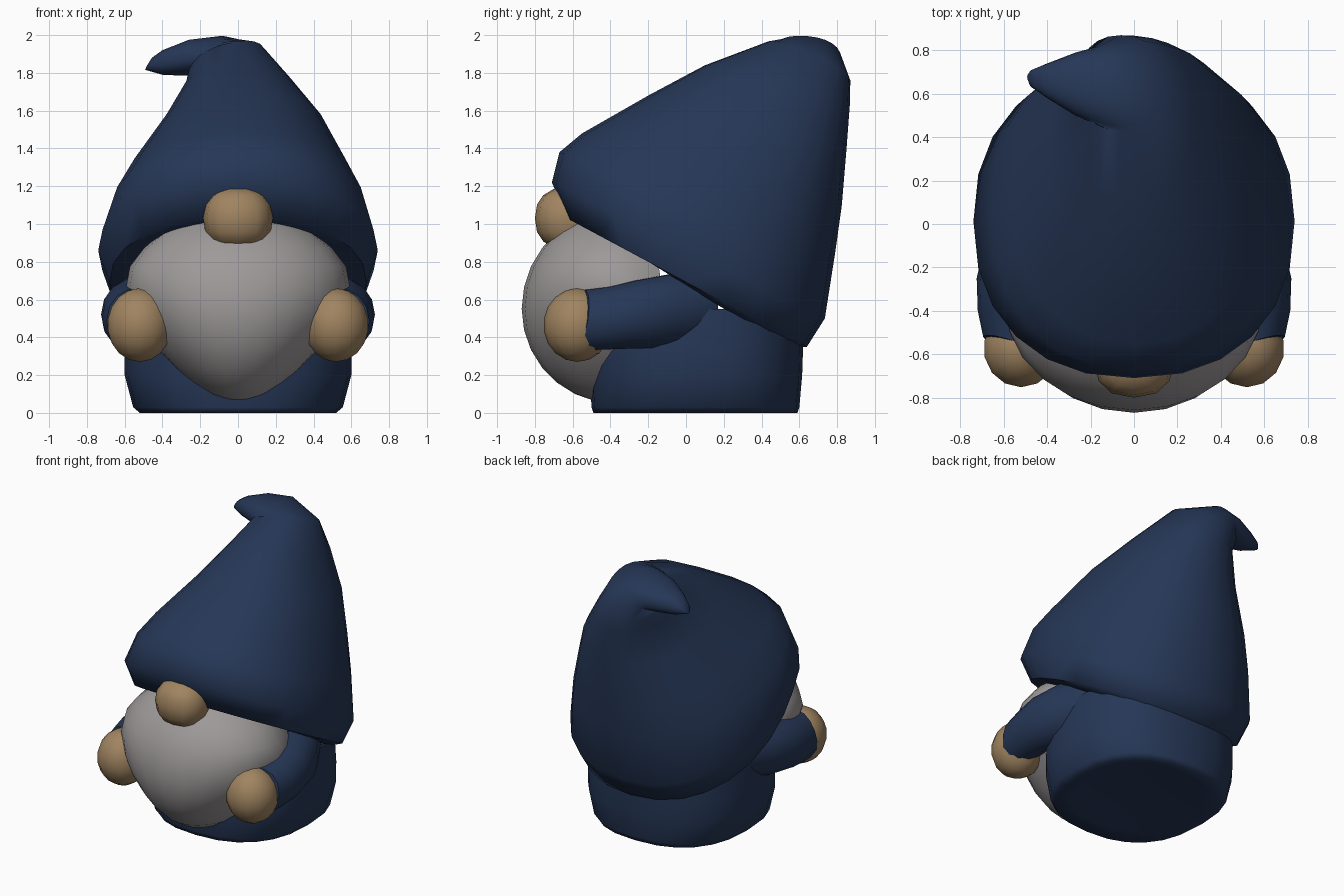
import bpy, bmesh, math
from mathutils import Vector
from mathutils.bvhtree import BVHTree

if "Cube" in bpy.data.objects:
    bpy.data.objects.remove(bpy.data.objects["Cube"])


def material(name, rgb):
    m = bpy.data.materials.new(name)
    m.diffuse_color = (*rgb, 1)
    m.use_nodes = True
    m.node_tree.nodes["Principled BSDF"].inputs["Base Color"].default_value = m.diffuse_color
    return m


BLUE = material("navy cloth", (0.019, 0.038, 0.094))
GREY = material("beard grey", (0.34, 0.32, 0.32))
SKIN = material("skin tan", (0.35, 0.23, 0.118))
parts = []


def finish(name, bm, mat, angle=55):
    bmesh.ops.recalc_face_normals(bm, faces=bm.faces[:])
    me = bpy.data.meshes.new(name)
    bm.to_mesh(me)
    bm.free()
    me.materials.append(mat)
    ob = bpy.data.objects.new(name, me)
    bpy.context.collection.objects.link(ob)
    bpy.ops.object.select_all(action='DESELECT')
    ob.select_set(True)
    bpy.context.view_layer.objects.active = ob
    bpy.ops.object.shade_smooth_by_angle(angle=math.radians(angle))
    parts.append(ob)
    return ob


def loft(name, rings, mat, n=24, power=2.0, angle=55):
    """Skin rings given as (centre, side half-vector, back half-vector)."""
    bm = bmesh.new()
    loops = []
    for c, a, b in rings:
        c, a, b = Vector(c), Vector(a), Vector(b)
        loop = []
        for i in range(n):
            t = math.tau * i / n
            u, v = math.cos(t), math.sin(t)
            u = math.copysign(abs(u) ** (2 / power), u)
            v = math.copysign(abs(v) ** (2 / power), v)
            loop.append(bm.verts.new(c + a * u + b * v))
        loops.append(loop)
    for p, q in zip(loops, loops[1:]):
        for i in range(n):
            j = (i + 1) % n
            bm.faces.new((p[i], p[j], q[j], q[i]))
    # close both ends with fans
    for loop, ring in ((loops[0], rings[0]), (loops[-1], rings[-1])):
        mid = bm.verts.new(ring[0])
        for i in range(n):
            bm.faces.new((loop[i], loop[(i + 1) % n], mid))
    return finish(name, bm, mat, angle)


def blob(name, centre, radii, mat, seg=14, rows=9, shape=None):
    bm = bmesh.new()
    bmesh.ops.create_uvsphere(bm, u_segments=seg, v_segments=rows, radius=1)
    for v in bm.verts:
        if shape:
            shape(v.co)
        v.co = Vector(centre) + Vector([k * r for k, r in zip(v.co, radii)])
    return finish(name, bm, mat)


# Hat: tilted rings (front y, front z, back y, back z, centre x, half width, side lift)
hat = [
    (-0.52, 1.00, 0.54, 0.34, 0, 0.60, 0),
    (-0.63, 1.03, 0.64, 0.35, 0, 0.68, 0),
    (-0.71, 1.22, 0.735, 0.50, 0, 0.74, 0),
    (-0.67, 1.38, 0.79, 0.85, 0.005, 0.665, 0),
    (-0.55, 1.48, 0.825, 1.10, 0.01, 0.575, 0),
    (-0.20, 1.68, 0.85, 1.40, 0.03, 0.42, 0),
    (0.10, 1.84, 0.868, 1.64, 0.0, 0.28, 0.01),
    (0.43, 1.955, 0.87, 1.76, -0.06, 0.20, 0.05),
    # curled tip
    (0.46, 1.91, 0.82, 1.88, -0.16, 0.08, 0.10),
    (0.50, 1.89, 0.79, 1.87, -0.27, 0.01, 0.095),
    (0.58, 1.86, 0.74, 1.85, -0.40, 0.0, 0.065),
    (0.63, 1.85, 0.71, 1.845, -0.47, 0.015, 0.033),
    (0.665, 1.825, 0.69, 1.825, -0.488, 0.004, 0.01),
]
loft("hat", [((x, (yf + yb) / 2, (zf + zb) / 2), (w, 0, s),
              (0, (yb - yf) / 2, (zb - zf) / 2))
             for yf, zf, yb, zb, x, w, s in hat], BLUE, power=2.25)

# Body: (z, half width, front y, back y)
body = [(0.025, 0.40, -0.38, 0.48), (0.0, 0.52, -0.49, 0.59),
        (0.03, 0.555, -0.50, 0.60),
        (0.20, 0.60, -0.51, 0.615), (0.35, 0.60, -0.51, 0.62),
        (0.55, 0.58, -0.49, 0.62), (0.75, 0.54, -0.45, 0.58),
        (0.90, 0.45, -0.40, 0.45)]
loft("body", [((0, (f + b) / 2, z), (w, 0, 0), (0, (b - f) / 2, 0))
              for z, w, f, b in body], BLUE, power=2.4, angle=120)


# Beard: full at the cheeks, tapering to a narrow chin
def beard_shape(co):
    k = min(max((0.35 - co.z) / 1.35, 0), 1)
    co.x *= 1 - 0.45 * k
    if co.z > 0:
        co.z *= 1.04


blob("beard", (0, -0.37, 0.55), (0.635, 0.50, 0.5), GREY, 24, 14, beard_shape)


# Nose: blunt and slightly boxy
def nose_shape(co):
    for i in range(3):
        co[i] = math.copysign(abs(co[i]) ** 0.85, co[i])


blob("nose", (0, -0.625, 1.03), (0.185, 0.175, 0.165), SKIN, 12, 8, nose_shape)

# Arms and hands, one pair per side
arm = [((0.39, 0.12, 0.56), 0.16, 0.20), ((0.51, -0.10, 0.54), 0.17, 0.20),
       ((0.565, -0.30, 0.52), 0.16, 0.185), ((0.565, -0.45, 0.50), 0.155, 0.17),
       ((0.55, -0.57, 0.485), 0.145, 0.17)]
for s, side in ((1, "right"), (-1, "left")):
    loft("arm_" + side, [((s * c[0], c[1], c[2]), (s * rx, 0.05, 0), (0, 0.03, rz))
                         for c, rx, rz in arm], BLUE, 14)
    blob("hand_" + side, (s * 0.52, -0.575, 0.465), (0.175, 0.18, 0.195), SKIN)

# Trim the hidden faces that lie wholly inside another part
trees = {}
for ob in parts:
    trees[ob.name] = BVHTree.FromPolygons([v.co[:] for v in ob.data.vertices],
                                          [p.vertices[:] for p in ob.data.polygons])


def inside(tree, point):
    ray, hits, p = Vector((0.31, 0.83, 0.46)).normalized(), 0, point.copy()
    while hits < 50:
        loc = tree.ray_cast(p, ray)[0]
        if loc is None:
            break
        hits += 1
        p = loc + ray * 1e-4
    return hits % 2 == 1


for ob in parts:
    others = [t for name, t in trees.items() if name != ob.name]
    bm = bmesh.new()
    bm.from_mesh(ob.data)
    hidden = {v: {i for i, t in enumerate(others) if inside(t, v.co)} for v in bm.verts}
    doomed = [f for f in bm.faces if all(hidden[v] for v in f.verts)
              and any(inside(t, f.calc_center_median()) for t in others)]
    bmesh.ops.delete(bm, geom=doomed, context='FACES')
    bm.to_mesh(ob.data)
    bm.free()
